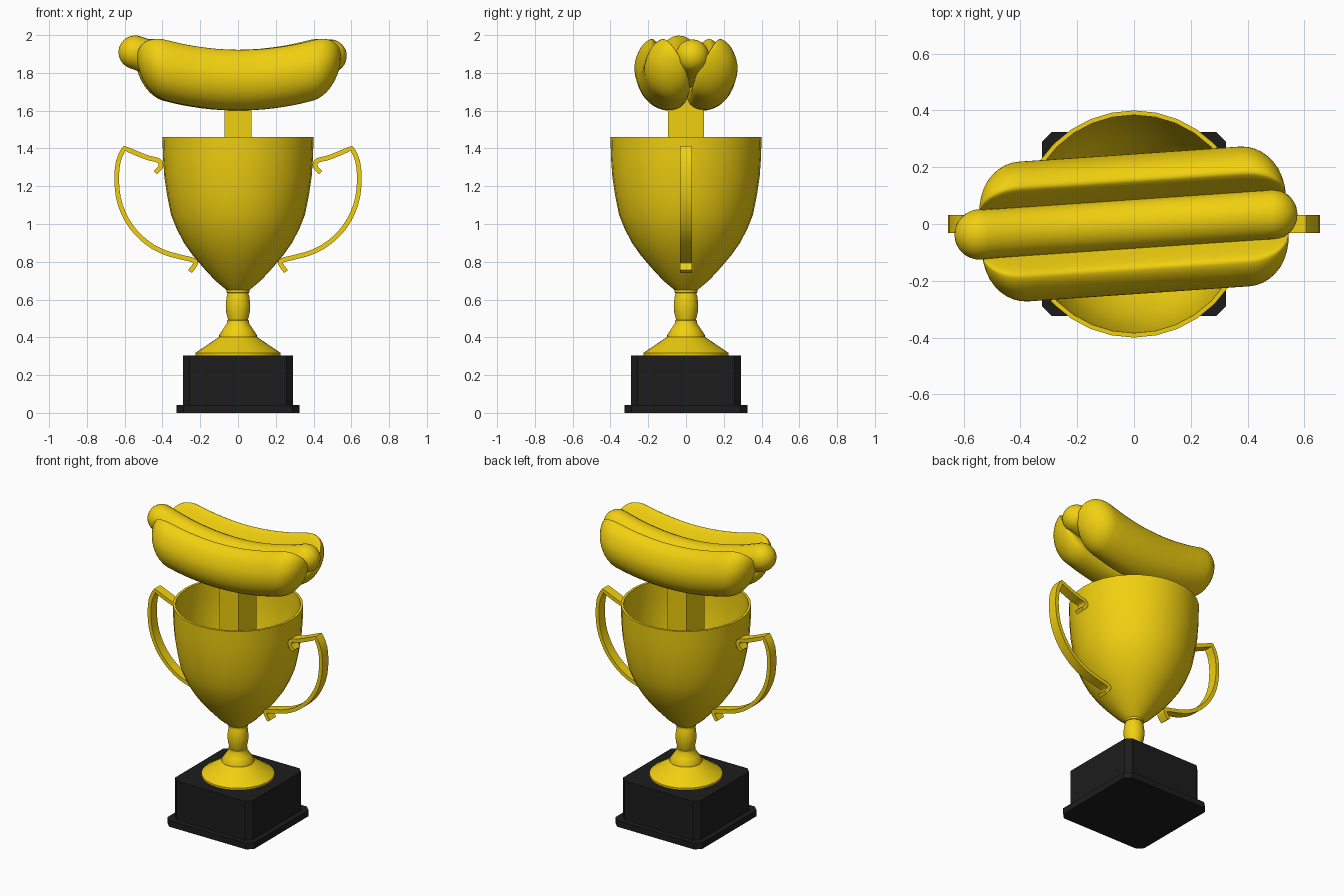
import bpy, bmesh, math
from mathutils import Vector, Matrix

if "Cube" in bpy.data.objects:
    bpy.data.objects.remove(bpy.data.objects["Cube"])


def material(name, color):
    m = bpy.data.materials.new(name)
    m.diffuse_color = color
    m.use_nodes = True
    m.node_tree.nodes["Principled BSDF"].inputs["Base Color"].default_value = m.diffuse_color
    return m


GOLD = material("gold", (0.88, 0.63, 0.005, 1))
BLACK = material("black", (0.012, 0.012, 0.012, 1))


def loft(name, rings, mat, angle=35, caps=True, closed=False):
    """Skin a list of equal-length closed rings."""
    bm = bmesh.new()
    vs = [[bm.verts.new(p) for p in r] for r in rings]
    pairs = list(zip(vs, vs[1:])) + ([(vs[-1], vs[0])] if closed else [])
    for a, b in pairs:
        for i in range(len(a)):
            j = (i + 1) % len(a)
            bm.faces.new((a[i], a[j], b[j], b[i]))
    if caps:
        bm.faces.new(vs[0])
        bm.faces.new(vs[-1])
    bmesh.ops.recalc_face_normals(bm, faces=bm.faces)
    me = bpy.data.meshes.new(name)
    bm.to_mesh(me)
    bm.free()
    ob = bpy.data.objects.new(name, me)
    bpy.context.collection.objects.link(ob)
    me.materials.append(mat)
    bpy.ops.object.select_all(action='DESELECT')
    ob.select_set(True)
    bpy.context.view_layer.objects.active = ob
    bpy.ops.object.shade_smooth_by_angle(angle=math.radians(angle))
    return ob


def lathe(name, profile, n=32):
    return loft(name, [[(r * math.cos(2 * math.pi * i / n), r * math.sin(2 * math.pi * i / n), z)
                        for i in range(n)] for r, z in profile], GOLD)


def spline(pts, steps, closed=False):
    """Catmull-Rom through 2D points."""
    n, out = len(pts), []
    get = (lambda i: Vector(pts[i % n])) if closed else (lambda i: Vector(pts[max(0, min(n - 1, i))]))
    for i in range(n if closed else n - 1):
        a, b, c, d = (get(i + k) for k in (-1, 0, 1, 2))
        for s in range(steps):
            t = s / steps
            out.append(0.5 * (2 * b + (c - a) * t + (2 * a - 5 * b + 4 * c - d) * t * t
                              + (3 * b - a - 3 * c + d) * t ** 3))
    return out if closed else out + [get(n - 1)]


# Black plinth: chamfered squares
def oct_ring(h, c, z):
    k = h - c
    return [(h, -k, z), (h, k, z), (k, h, z), (-k, h, z),
            (-h, k, z), (-h, -k, z), (-k, -h, z), (k, -h, z)]


loft("plinth_foot", [oct_ring(0.325, 0.036, 0), oct_ring(0.325, 0.036, 0.042)], BLACK)
loft("plinth_block", [oct_ring(0.292, 0.036, 0.04), oct_ring(0.292, 0.036, 0.305)], BLACK)

# Turned foot and stem
lathe("stem", [(0.225, 0.303), (0.225, 0.318), (0.1, 0.402), (0.1, 0.412), (0.078, 0.445),
               (0.058, 0.475), (0.058, 0.49), (0.052, 0.492), (0.062, 0.53), (0.065, 0.57),
               (0.061, 0.61), (0.054, 0.635), (0.06, 0.637), (0.06, 0.655)])

# Hollow cup
outer = [(0.06, 0.65), (0.12, 0.7), (0.185, 0.77), (0.24, 0.835), (0.286, 0.9), (0.325, 0.975),
         (0.355, 1.05), (0.375, 1.15), (0.39, 1.25), (0.397, 1.35), (0.4, 1.46)]
lathe("cup", outer + [(r - 0.016, z + (0.016 if z < 1.4 else 0)) for r, z in reversed(outer)])

# Post inside the cup holding the topper
loft("post", [[(x, y, z) for x, y in ((-.071, -.094), (.071, -.094), (.071, .094), (-.071, .094))]
              for z in (0.8, 1.66)], GOLD)

# Flat band handles, mirrored
path = spline([(0.438, 1.272), (0.409, 1.305), (0.42, 1.335), (0.49, 1.355), (0.602, 1.402)], 4)[:-1]
path += spline([(0.602, 1.402), (0.634, 1.33), (0.642, 1.22), (0.623, 1.1), (0.565, 0.985),
                (0.48, 0.9), (0.39, 0.85), (0.29, 0.822)], 3)[:-1]
path += spline([(0.29, 0.822), (0.235, 0.808), (0.225, 0.79), (0.254, 0.748)], 4)
for side, s in (("right", 1), ("left", -1)):
    rings = []
    for i, p in enumerate(path):
        d = (path[min(i + 1, len(path) - 1)] - path[max(i - 1, 0)]).normalized()
        n = Vector((-d.y, d.x)) * 0.0125
        a, b = p + n, p - n
        rings.append([(s * a.x, -.032, a.y), (s * a.x, .032, a.y),
                      (s * b.x, .032, b.y), (s * b.x, -.032, b.y)])
    loft("handle_" + side, rings, GOLD)

# Topper: everything sags along x and is turned slightly
TURN = Matrix.Rotation(math.radians(3.9), 4, 'Z')
SAG = 0.34

# Two bun halves: tilted inner face, round outside, ends rounded towards the inner face
section = spline([(0.135, 1.905), (0.165, 1.92), (0.215, 1.875), (0.246, 1.79), (0.235, 1.705),
                  (0.19, 1.64), (0.12, 1.603), (0.05, 1.61), (0.008, 1.65), (0.025, 1.73),
                  (0.08, 1.82)], 3, True)
pivot = Vector((0.075, 1.79))
HALF, CAP = 0.54, 0.15
stations = [(-HALF + CAP * (1 - math.cos(a)), math.sin(a))
            for a in [math.pi / 2 * k / 9 for k in range(10)]]
stations[0] = (-HALF, 0.06)
stations += [(-0.39 + 0.78 * k / 12, 1) for k in range(1, 12)]
stations += [(-x, f) for x, f in reversed(stations[:10])]
for side, s in (("back", 1), ("front", -1)):
    rings = []
    for x, f in stations:
        ring = [pivot + (p - pivot) * f for p in section]
        rings.append([TURN @ Vector((x, s * p.x, p.y + SAG * x * x)) for p in ring])
    loft("bun_" + side, rings, GOLD, 45)

# Sausage: capsule swept along the same sag
R, X0, X1, N = 0.089, -0.545, 0.488, 20
spine = [(X0, -R * math.cos(a), R * math.sin(a)) for a in [math.pi / 2 * k / 7 for k in range(7)]]
spine[0] = (X0, -R, 0.006)
spine += [(X0 + (X1 - X0) * k / 18, 0, R) for k in range(19)]
spine += [(X1, R * math.sin(a), R * math.cos(a)) for a in [math.pi / 2 * k / 7 for k in range(1, 7)]]
spine.append((X1, R, 0.006))
rings = []
for x, off, r in spine:
    t = Vector((1, 0, 2 * SAG * x)).normalized()
    up = Vector((-t.z, 0, t.x))
    c = Vector((x, 0, 1.808 + SAG * x * x)) + t * off
    rings.append([TURN @ (c + Vector((0, r * math.cos(q), 0)) + up * r * math.sin(q))
                  for q in [2 * math.pi * i / N for i in range(N)]])
loft("sausage", rings, GOLD, 60)
